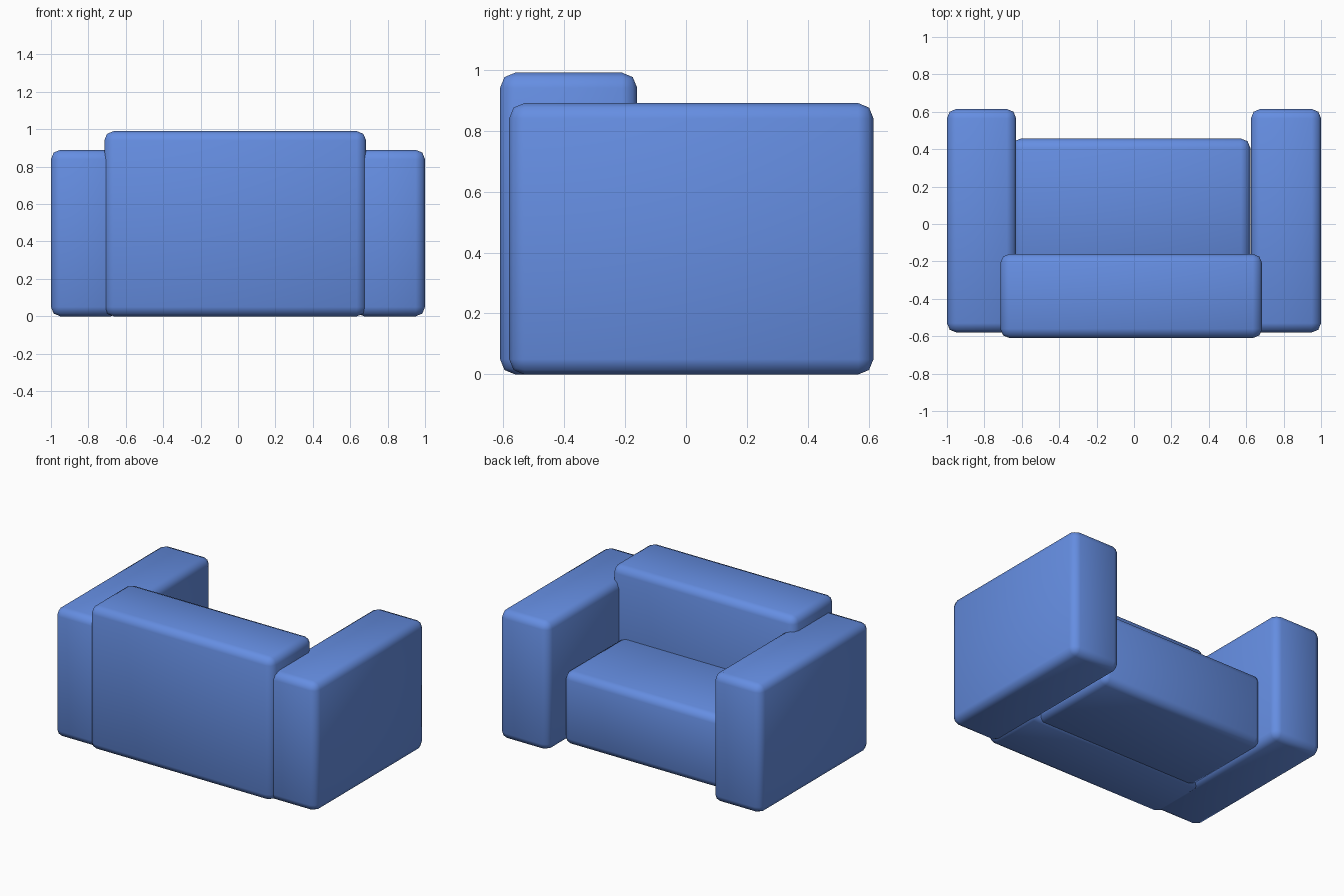
import bpy

if "Cube" in bpy.data.objects:
    bpy.data.objects.remove(bpy.data.objects["Cube"])

blue = bpy.data.materials.new("soft_blue")
blue.diffuse_color = (0.13, 0.27, 0.76, 1.0)
blue.use_nodes = True
blue.node_tree.nodes["Principled BSDF"].inputs["Base Color"].default_value = blue.diffuse_color


def cushion(name, x, y, z, radius=0.05):
    """Smooth block with rounded edges, given as (min, max) on each axis."""
    bpy.ops.mesh.primitive_cube_add(size=1)
    ob = bpy.context.object
    ob.name = name
    for v in ob.data.vertices:
        for i, (lo, hi) in enumerate((x, y, z)):
            v.co[i] = lo if v.co[i] < 0 else hi
    ob.data.materials.append(blue)
    bevel = ob.modifiers.new("rounded_edges", 'BEVEL')
    bevel.width = radius
    bevel.segments = 2
    bevel.limit_method = 'NONE'
    bpy.ops.object.shade_smooth()
    return ob


# Armrests
cushion("left_armrest", (-1.0, -0.63), (-0.58, 0.615), (0.0, 0.89))
cushion("right_armrest", (0.625, 1.0), (-0.58, 0.615), (0.0, 0.89))

# Backrest, slightly overlapping the armrests
cushion("backrest", (-0.715, 0.685), (-0.61, -0.16), (0.0, 0.99))

# Seat block between the armrests
cushion("seat", (-0.655, 0.622), (-0.23, 0.457), (0.002, 0.505))
